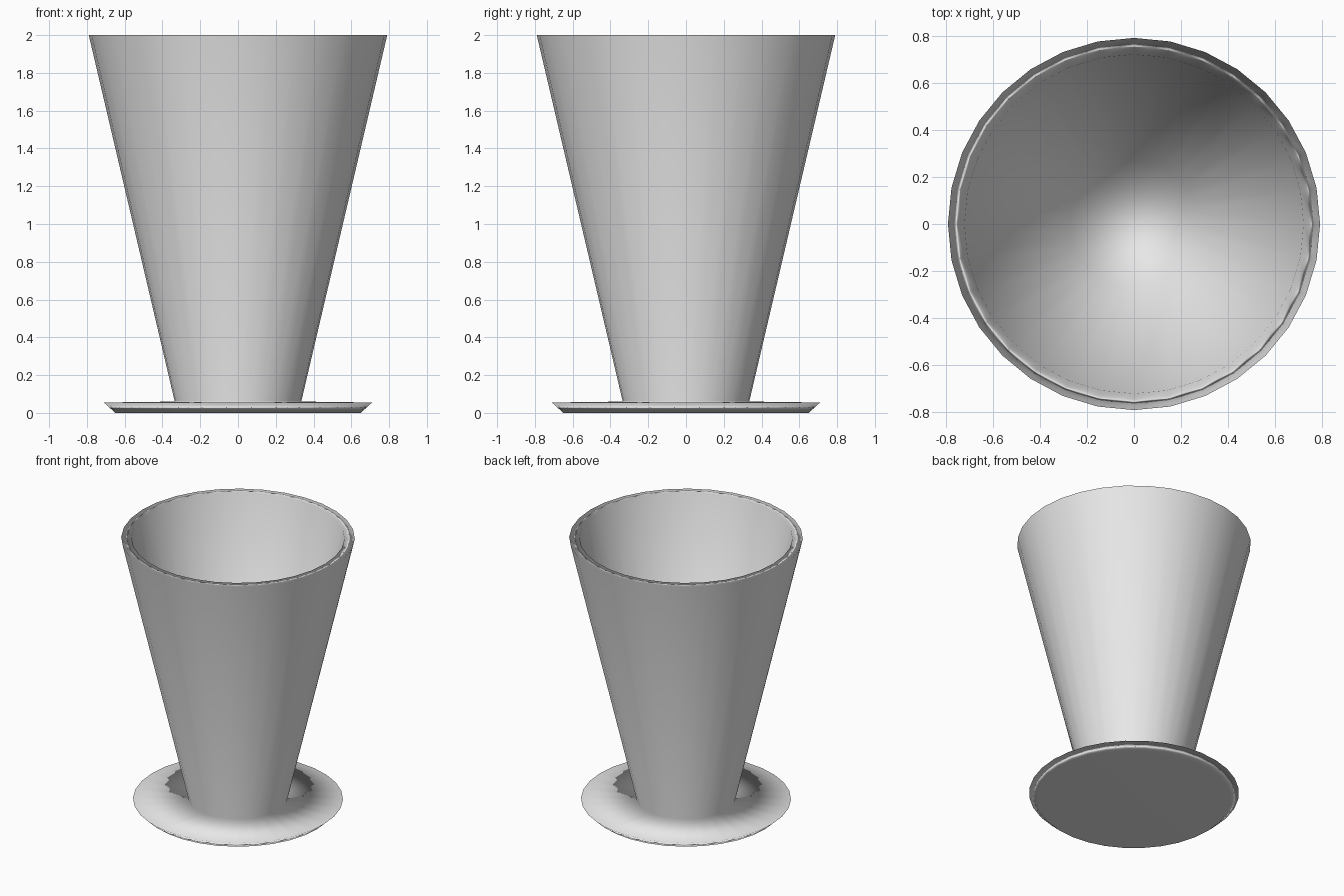
import bpy
import math

if "Cube" in bpy.data.objects:
    bpy.data.objects.remove(bpy.data.objects["Cube"], do_unlink=True)

SEGMENTS = 32

# Single plain material
grey = bpy.data.materials.new("light_grey")
grey.use_nodes = True
colour = (0.8, 0.8, 0.8, 1.0)
grey.diffuse_color = colour
grey.node_tree.nodes["Principled BSDF"].inputs["Base Color"].default_value = colour


def lathe(name, profile):
    """Revolve (radius, height) points about z and cap both ends."""
    verts = []
    for radius, height in profile:
        for i in range(SEGMENTS):
            a = math.tau * i / SEGMENTS
            verts.append((radius * math.cos(a), radius * math.sin(a), height))
    faces = []
    for ring in range(len(profile) - 1):
        low, high = ring * SEGMENTS, (ring + 1) * SEGMENTS
        for i in range(SEGMENTS):
            j = (i + 1) % SEGMENTS
            faces.append((low + i, low + j, high + j, high + i))
    faces.append(tuple(reversed(range(SEGMENTS))))
    faces.append(tuple(range(len(verts) - SEGMENTS, len(verts))))
    mesh = bpy.data.meshes.new(name)
    mesh.from_pydata(verts, [], faces)
    mesh.materials.append(grey)
    mesh.shade_smooth()
    obj = bpy.data.objects.new(name, mesh)
    bpy.context.collection.objects.link(obj)
    # Large walls dominate the soft shading of the narrow rims
    weighted = obj.modifiers.new("weighted_normals", "WEIGHTED_NORMAL")
    weighted.mode = "FACE_AREA"
    weighted.weight = 50
    return obj


# Flared foot, tapered outer wall, flat rim, inner wall and floor
lathe("footed_cup", [
    (0.65, 0.0),
    (0.71, 0.055),
    (0.335, 0.06),
    (0.79, 2.0),
    (0.72, 2.0),
    (0.27, 0.08),
])
